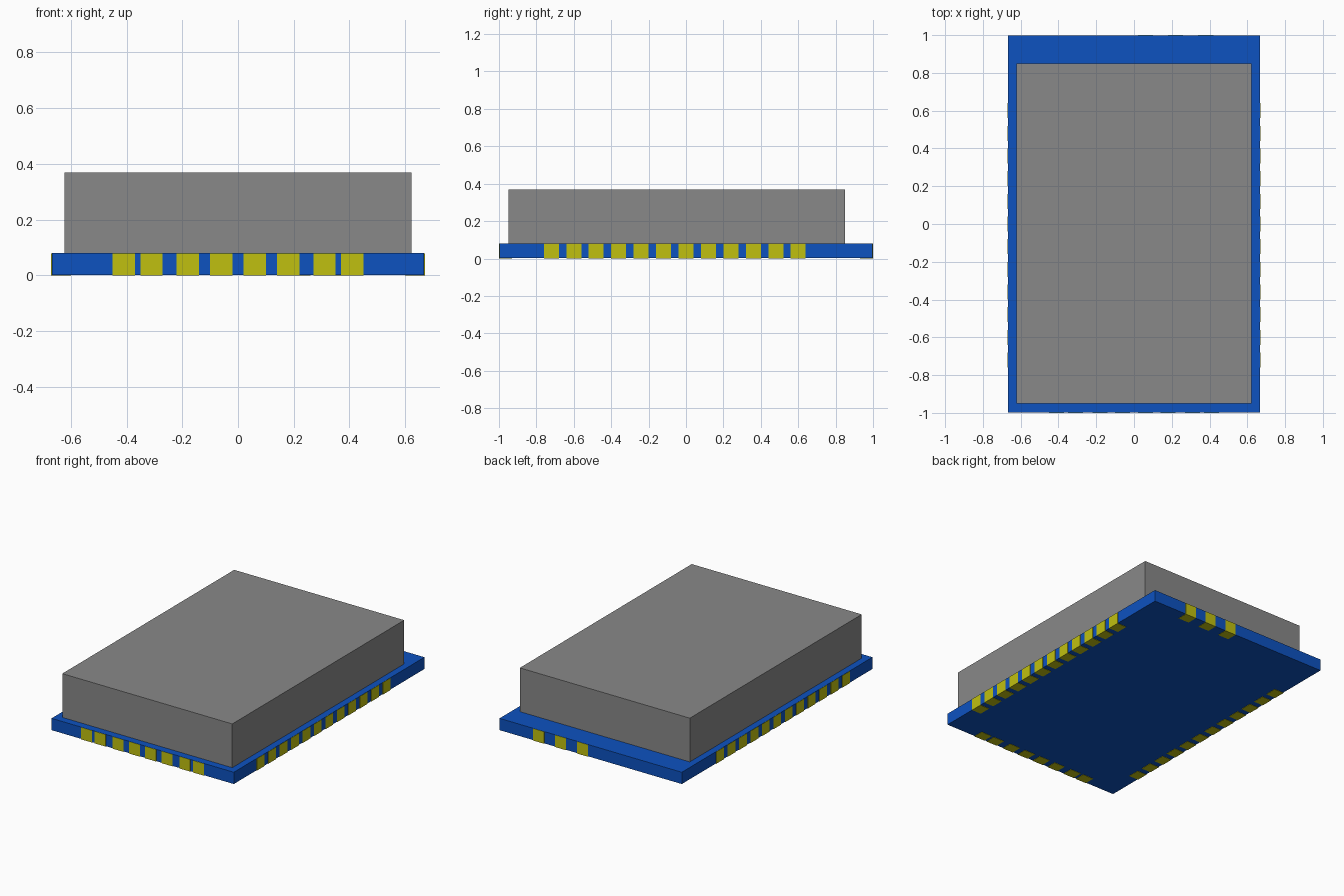
import bpy

cube = bpy.data.objects.get("Cube")
if cube:
    bpy.data.objects.remove(cube, do_unlink=True)


def make_material(name, rgb):
    mat = bpy.data.materials.new(name)
    mat.use_nodes = True
    color = (*rgb, 1.0)
    mat.diffuse_color = color
    mat.node_tree.nodes["Principled BSDF"].inputs["Base Color"].default_value = color
    return mat


blue = make_material("board blue", (0.004, 0.085, 0.53))
grey = make_material("shield grey", (0.25, 0.25, 0.25))
yellow = make_material("pad yellow", (0.53, 0.53, 0.005))


def box(name, x, y, z, mat):
    """Box from (min, max) ranges on each axis."""
    bpy.ops.mesh.primitive_cube_add(size=1)
    ob = bpy.context.object
    ob.name = name
    ob.location = [(a + b) / 2 for a, b in (x, y, z)]
    ob.scale = [b - a for a, b in (x, y, z)]
    bpy.ops.object.transform_apply(location=True, rotation=False, scale=True)
    ob.data.materials.append(mat)
    return ob


W, L, TOP = 0.67, 1.0, 0.08      # board half width, half length, top height
LIP = 0.002                      # how far pads stand proud of the board
PAD, DEPTH = 0.04, 0.07          # pad half width, reach under the board

# Circuit board and metal shield can
box("board", (-W + LIP, W - LIP), (-L + LIP, L - LIP), (LIP, TOP), blue)
box("shield_can", (-0.623, 0.623), (-0.95, 0.85), (TOP, 0.37), grey)

# Edge pads wrapping from the side walls to the underside
PAD_Z = (0.0, TOP - 0.001)

# Twelve pads down each long side
for i in range(12):
    y = -0.72 + 0.12 * i
    span = (y - PAD, y + PAD)
    box(f"left_pad_{i + 1}", (W - DEPTH, W), span, PAD_Z, yellow)
    box(f"right_pad_{i + 1}", (-W, -W + DEPTH), span, PAD_Z, yellow)

# Eight pads along the front, in mirrored pairs
for i, c in enumerate((0.06, 0.18, 0.31, 0.41)):
    for side, x in (("left", c), ("right", -c)):
        box(f"front_{side}_pad_{i + 1}", (x - PAD, x + PAD), (-L, -L + DEPTH), PAD_Z, yellow)

# Three pads along the back
for i, x in enumerate((0.06, 0.22, 0.38)):
    box(f"back_pad_{i + 1}", (x - PAD, x + PAD), (L - DEPTH, L), PAD_Z, yellow)
